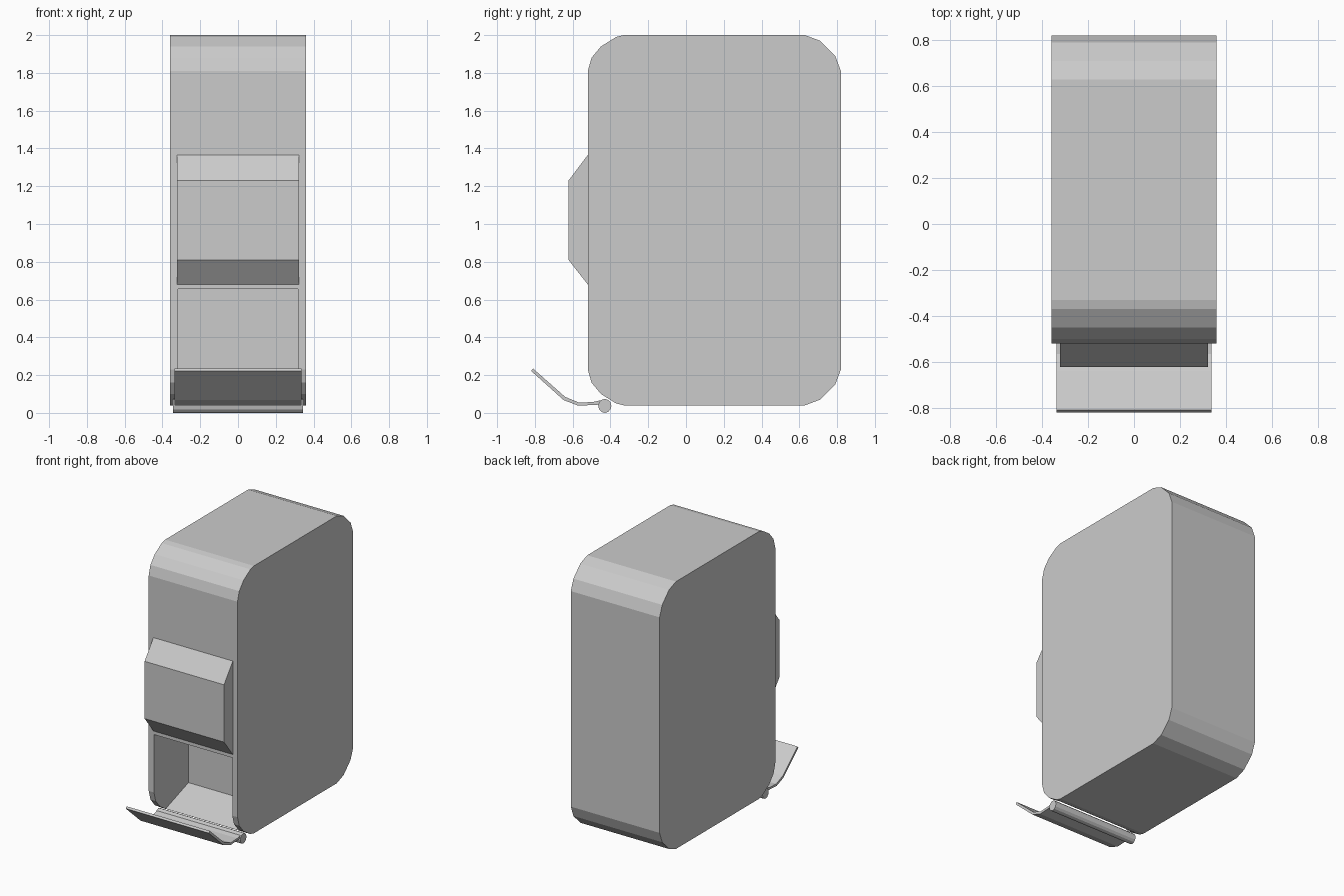
import bpy, bmesh, math

if "Cube" in bpy.data.objects:
    bpy.data.objects.remove(bpy.data.objects["Cube"])


def extrude_profile(name, pts, half_width):
    """Extrude a closed (y, z) outline symmetrically along x."""
    bm = bmesh.new()
    left = [bm.verts.new((-half_width, y, z)) for y, z in pts]
    right = [bm.verts.new((half_width, y, z)) for y, z in pts]
    bm.faces.new(left)
    bm.faces.new(right[::-1])
    n = len(pts)
    for i in range(n):
        j = (i + 1) % n
        bm.faces.new((left[i], right[i], right[j], left[j]))
    bmesh.ops.recalc_face_normals(bm, faces=bm.faces)
    mesh = bpy.data.meshes.new(name)
    bm.to_mesh(mesh)
    bm.free()
    obj = bpy.data.objects.new(name, mesh)
    bpy.context.collection.objects.link(obj)
    return obj


# Housing: rounded outline, upper half mirrored to the lower half about z = 1.02
upper = [(0.82, 1.81), (0.79, 1.89), (0.71, 1.97), (0.63, 2.0),
         (-0.33, 2.0), (-0.37, 1.99), (-0.45, 1.94), (-0.50, 1.88), (-0.52, 1.81)]
lower = [(y, 2.04 - z) for y, z in reversed(upper)]
housing = extrude_profile("housing", upper + lower, 0.36)

# Dispensing opening with a sloped floor, cut into the lower front
cutter = extrude_profile("opening_cutter", [
    (-0.70, 0.655), (-0.12, 0.655), (-0.12, 0.15), (-0.38, 0.06), (-0.70, -0.05)], 0.318)
cutter.hide_render = True
cut = housing.modifiers.new("opening", 'BOOLEAN')
cut.operation = 'DIFFERENCE'
cut.solver = 'EXACT'
cut.object = cutter
bpy.context.view_layer.objects.active = housing
bpy.ops.object.modifier_apply(modifier=cut.name)
bpy.data.objects.remove(cutter)

# Raised front panel with chamfered top and bottom
extrude_profile("front_panel", [
    (-0.51, 0.68), (-0.52, 0.68), (-0.622, 0.81), (-0.622, 1.23),
    (-0.52, 1.365), (-0.51, 1.365)], 0.322)

# Open flap: bent thin sheet
extrude_profile("flap", [
    (-0.82, 0.222), (-0.648, 0.068), (-0.57, 0.038), (-0.43, 0.045),
    (-0.43, 0.065), (-0.46, 0.065), (-0.49, 0.058), (-0.565, 0.054),
    (-0.64, 0.085), (-0.81, 0.235)], 0.337)

# Hinge rod
rod = [(-0.43 + 0.035 * math.cos(a), 0.037 + 0.037 * math.sin(a))
       for a in (math.tau * i / 12 for i in range(12))]
extrude_profile("hinge_rod", rod, 0.345)
